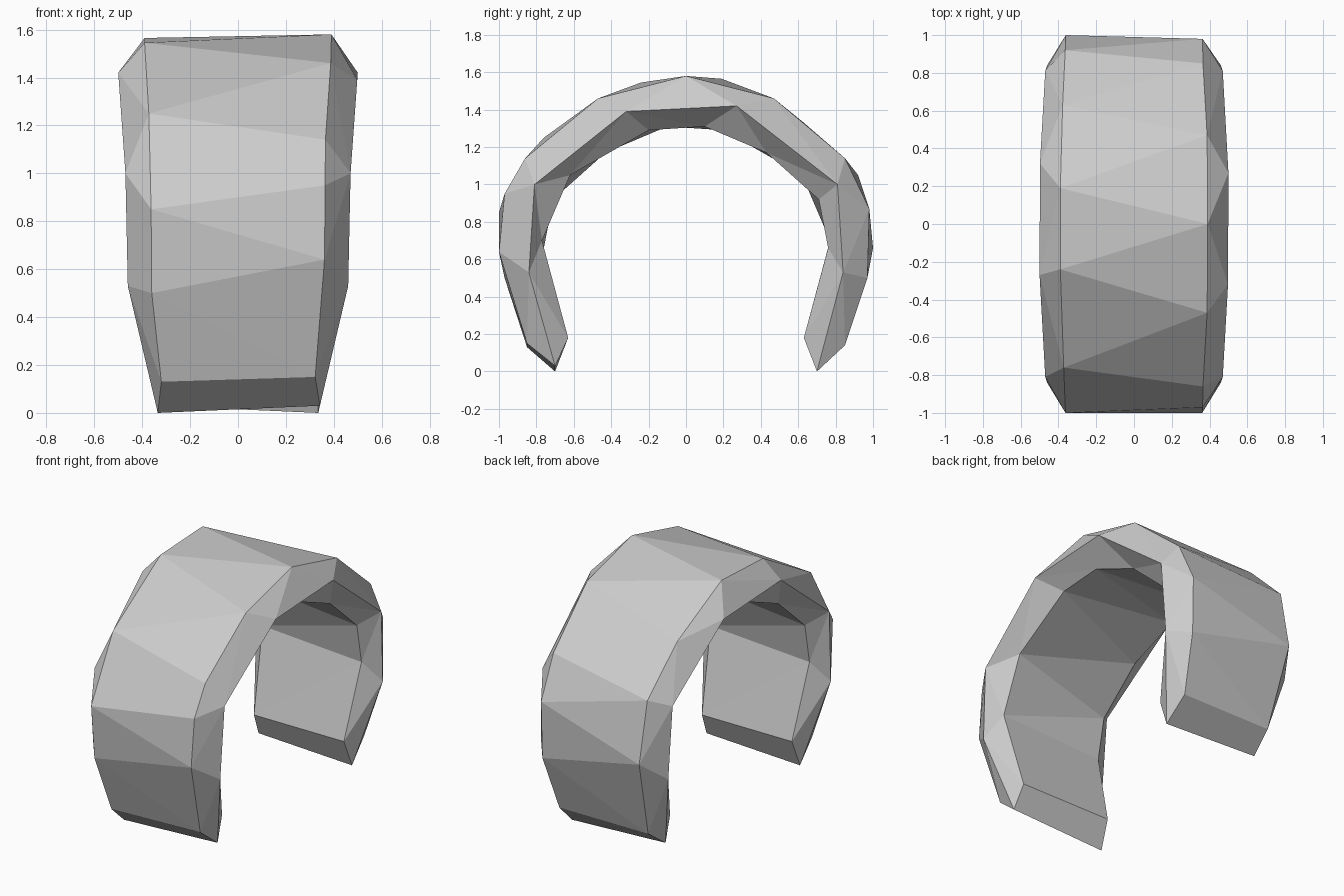
import bpy, bmesh
from mathutils import Vector

if "Cube" in bpy.data.objects:
    bpy.data.objects.remove(bpy.data.objects["Cube"])

# half-width of the band at a given height: (z, x) keys
EDGE_W = [(0.13, 0.32), (0.5, 0.36), (1.15, 0.365), (1.5, 0.39), (1.6, 0.39)]
RIM_W = [(0.0, 0.335), (0.53, 0.46), (1.0, 0.47), (1.42, 0.50)]


def width(keys, z):
    for (z0, w0), (z1, w1) in zip(keys, keys[1:]):
        if z <= z1:
            return w0 + (w1 - w0) * max(0, z - z0) / (z1 - z0)
    return keys[-1][1]


bm = bmesh.new()


def rail(side, keys, pts):
    return [bm.verts.new((side * width(keys, z), y, z)) for y, z in pts]


def bridge(a, b):
    # triangle strip between two rails, always taking the shorter diagonal
    i = j = 0
    while i < len(a) - 1 or j < len(b) - 1:
        step_a = j == len(b) - 1 or (i < len(a) - 1 and
                 (a[i + 1].co - b[j].co).length <= (a[i].co - b[j + 1].co).length)
        if step_a:
            bm.faces.new((a[i], b[j], a[i + 1]))
            i += 1
        else:
            bm.faces.new((a[i], b[j], b[j + 1]))
            j += 1


# arch rails as (y, z), running from the front foot to the back foot
outer_r = rail(1, EDGE_W, [(-.85, .15), (-1, .64), (-.97, .95), (-.86, 1.14), (-.47, 1.46), (0, 1.58),
                           (.47, 1.46), (.85, 1.14), (.98, .87), (.97, .5), (.85, .14)])
outer_l = rail(-1, EDGE_W, [(-.85, .13), (-.97, .5), (-1, .85), (-.76, 1.25), (-.24, 1.545), (.19, 1.565),
                            (.63, 1.33), (.92, 1.05), (1, .66), (.85, .14)])
rim_r = rail(1, RIM_W, [(-.7, .03), (-.84, .53), (-.81, 1), (-.32, 1.39), (.27, 1.42),
                        (.81, 1), (.84, .53), (.7, 0)])
rim_l = rail(-1, RIM_W, [(-.7, 0), (-.84, .53), (-.81, 1), (-.27, 1.42), (.32, 1.39),
                         (.81, 1), (.84, .53), (.7, .03)])
inner = [(-.63, .18), (-.77, .70), (-.62, 1.05), (-.2, 1.29), (.1, 1.31),
         (.43, 1.17), (.71, .92), (.76, .66), (.63, .18)]
inner_r = rail(1, EDGE_W, inner)
inner_l = rail(-1, EDGE_W, [(-y, z) for y, z in reversed(inner)])

# skin around the cross-section
ring = [outer_l, outer_r, rim_r, inner_r, inner_l, rim_l]
for k in range(6):
    bridge(ring[k], ring[(k + 1) % 6])

# wedge-shaped feet
for e in (0, -1):
    bm.faces.new((outer_l[e], outer_r[e], rim_r[e], rim_l[e]))
    bm.faces.new((rim_l[e], rim_r[e], inner_r[e], inner_l[e]))

bmesh.ops.recalc_face_normals(bm, faces=bm.faces)
mesh = bpy.data.meshes.new("arched_band")
bm.to_mesh(mesh)
bm.free()
bpy.context.collection.objects.link(bpy.data.objects.new("arched_band", mesh))
